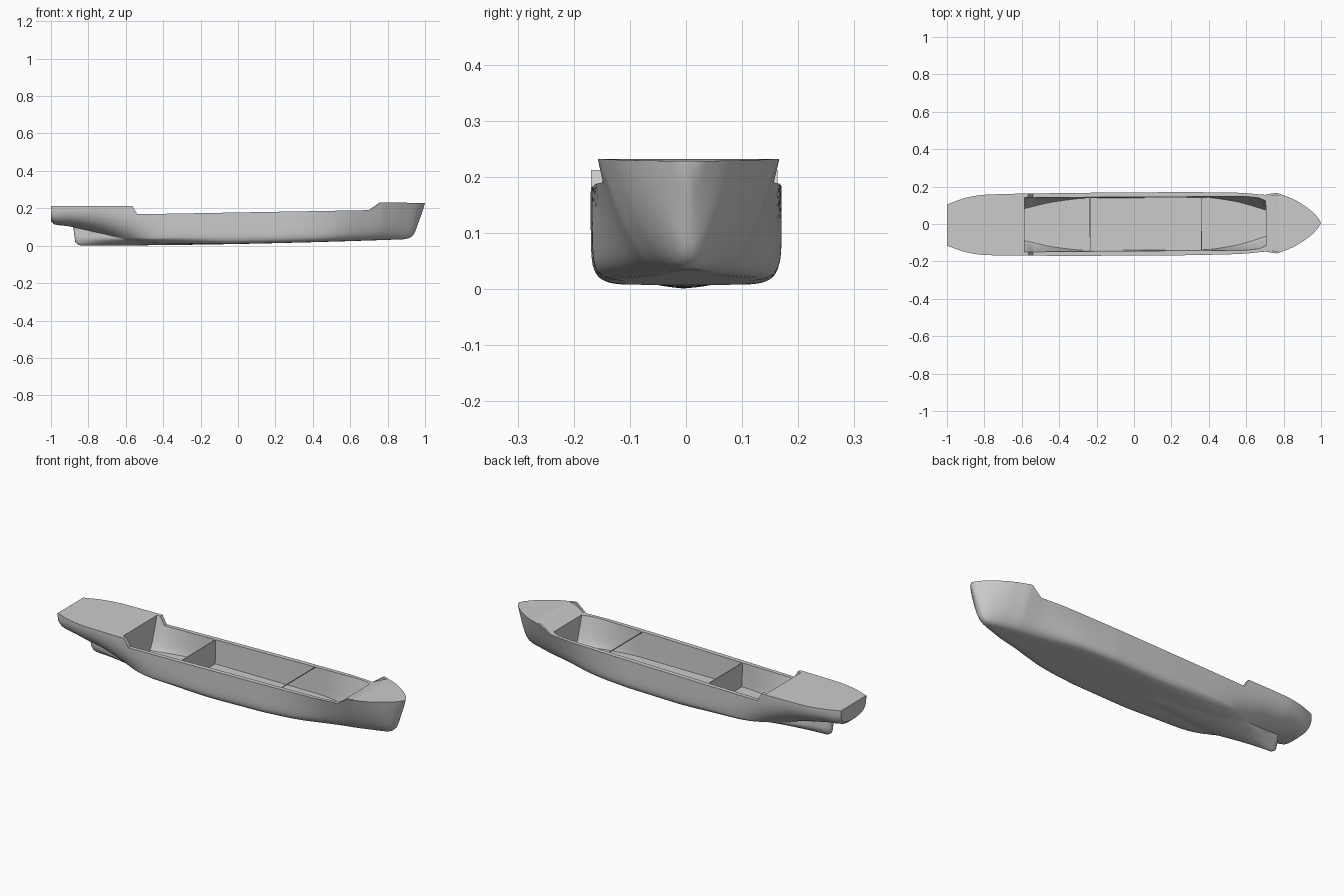
import bpy, bmesh

cube = bpy.data.objects.get("Cube")
if cube:
    bpy.data.objects.remove(cube, do_unlink=True)

YAW = 0.006
HOLD_AFT, HOLD_FORE, FLOOR = -0.585, 0.705, 0.045
RAMP_END = 0.79

# Design curves along the length: (x, value)
KEEL = [(-1, .13), (-.985, .115), (-.88, .098), (-.876, .06), (-.87, .02),
        (-.845, .002), (-.8, .001), (.88, .034), (.92, .042), (.94, .06),
        (.96, .11), (.98, .165), (1, .227)]
COUNTER = [(-1, .13), (-.985, .115), (-.88, .098), (-.75, .07), (-.6, .036),
           (-.42, .012), (1, 0)]
TOP = [(-1, .212), (-.565, .212), (-.54, .168), (.7, .19), (.76, .232), (1, .228)]
SHEER = [(-1, .212), (.55, .212), (.7, .232), (1, .228)]
WIDTH = [(-1, .11), (-.9, .145), (-.8, .161), (-.6, .166), (0, .169), (.6, .169),
         (.7, .166), (.765, .161), (.8, .149), (.85, .129), (.9, .1),
         (.95, .063), (.985, .026), (1, 0)]
FULLNESS = [(-1, 3), (-.88, 2.4), (-.75, 2.3), (-.6, 2.8), (-.3, 6), (0, 9),
            (.35, 9), (.6, 6), (.75, 4.5), (.88, 3), (1, 2)]
SKEG = [(-.87, .014), (-.8, .032), (-.7, .062), (-.6, .092), (-.45, .13),
        (.4, .12), (.85, .01), (1, 0)]
FLARE = [(.25, 0), (.45, .11), (.7, .41), (.85, .48), (1, .48)]
COAMING = [(-.6, .146), (0, .144), (.58, .144), (.66, .138), (.705, .12)]
FLOOR_WIDTH = [(-.585, .086), (-.42, .122), (-.235, .14), (.36, .14),
               (.55, .116), (.705, .07)]


def linear(pts, x):
    if x <= pts[0][0]:
        return pts[0][1]
    for (x0, y0), (x1, y1) in zip(pts, pts[1:]):
        if x <= x1:
            return y0 + (y1 - y0) * (x - x0) / (x1 - x0)
    return pts[-1][1]


def smooth(pts, x):
    """Monotone cubic curve through the points."""
    if x <= pts[0][0] or x >= pts[-1][0]:
        return linear(pts, x)
    slopes = [(b[1] - a[1]) / (b[0] - a[0]) for a, b in zip(pts, pts[1:])]

    def tangent(i):
        if i == 0 or i == len(pts) - 1:
            return slopes[min(i, len(slopes) - 1)]
        a, b = slopes[i - 1], slopes[i]
        return 2 * a * b / (a + b) if a * b > 0 else 0

    i = max(k for k in range(len(pts) - 1) if pts[k][0] <= x)
    h = pts[i + 1][0] - pts[i][0]
    t = (x - pts[i][0]) / h
    s = t * t * (3 - 2 * t)
    return (pts[i][1] * (1 - s) + pts[i + 1][1] * s
            + h * t * (1 - t) * ((1 - t) * tangent(i) - t * tangent(i + 1)))


def counter(x):
    return max(smooth(KEEL, x), smooth(COUNTER, x))


def half_breadth(x, z):
    """Hull half width: full body above the counter plus a skeg below."""
    keel, low = smooth(KEEL, x), counter(x)
    w, n = smooth(WIDTH, x), smooth(FULLNESS, x)
    u = min(max((z - low) / (smooth(SHEER, x) - low), 0), 1)
    body = w * (1 - (1 - u) ** n) ** (1 / n) * (1 - smooth(FLARE, x) * (1 - u))
    fin = min(smooth(SKEG, x), w * .3 + max(0, -x) * .2) * (1 - u) ** 2
    fin *= min(1, max(0, z - keel) / .035) ** .5
    return (body ** 3 + fin ** 3) ** (1 / 3)


def edge(x):
    return half_breadth(x, linear(TOP, x))


def stations(start, end, step=.02):
    """Evenly spaced stations plus every break in the design curves."""
    count = round((end - start) / step)
    xs = {round(start + (end - start) * i / count, 4) for i in range(count + 1)}
    xs |= {p[0] for p in KEEL + TOP + WIDTH if start < p[0] < end}
    return sorted(xs)


def finish(name, bm, thickness=0):
    bmesh.ops.remove_doubles(bm, verts=bm.verts, dist=1e-5)
    mesh = bpy.data.meshes.new(name)
    bm.to_mesh(mesh)
    bm.free()
    ob = bpy.data.objects.new(name, mesh)
    bpy.context.collection.objects.link(ob)
    ob.rotation_euler.z = YAW
    mirror = ob.modifiers.new("Mirror", 'MIRROR')
    mirror.use_axis = (False, True, False)
    mirror.merge_threshold = 1e-5
    if thickness:
        solid = ob.modifiers.new("Thickness", 'SOLIDIFY')
        solid.thickness = thickness
        solid.offset = 0
    else:
        bpy.ops.object.select_all(action='DESELECT')
        ob.select_set(True)
        bpy.context.view_layer.objects.active = ob
        bpy.ops.object.shade_smooth_by_angle(angle=.7)


def loft(name, sections):
    bm = bmesh.new()
    grid = [[bm.verts.new(p) for p in s] for s in sections]
    for a, b in zip(grid, grid[1:]):
        for j in range(len(a) - 1):
            bm.faces.new((a[j], a[j + 1], b[j + 1], b[j]))
    finish(name, bm)


def panel(name, pts, thickness=0, flip=False):
    bm = bmesh.new()
    bm.faces.new([bm.verts.new(p) for p in (reversed(pts) if flip else pts)])
    finish(name, bm, thickness)


# Outer hull and transom
def hull_section(x):
    keel, low, top = smooth(KEEL, x), counter(x), linear(TOP, x)
    zs = [keel + (low - keel) * (j / 8) ** 2 for j in range(1, 9)]
    zs += [low + (top - low) * (j / 26) ** 2.8 for j in range(1, 27)]
    return [(x, 0, keel)] + [(x, half_breadth(x, z), z) for z in zs]


loft("hull", [hull_section(x) for x in stations(-1, 1)])
panel("transom", hull_section(-1)[8:] + [(-1, 0, linear(TOP, -1))], flip=True)


# Hold lining with side rails, sloping walls and floor
def wall(x):
    top = linear(TOP, x)
    upper = min(smooth(COAMING, x), edge(x) - .018)
    lower = smooth(FLOOR_WIDTH, x)
    side = []
    for j in range(11):
        t = 1 - j / 10
        z = FLOOR + (top - FLOOR) * t
        y = lower + (upper - lower) * t ** .75
        side.append((x, min(y, half_breadth(x, z) - .008), z))
    return side + [(x, 0, FLOOR)]


def lining_section(x):
    return [(x, edge(x), linear(TOP, x))] + wall(x)


loft("hold_lining", [lining_section(x) for x in stations(HOLD_AFT, HOLD_FORE)])


# Bulkheads: closed ends of the hold and one thin divider
def bulkhead(name, x, thickness=0, flip=False):
    panel(name, wall(x) + [(x, 0, linear(TOP, x))], thickness, flip)


bulkhead("aft_hold_end", HOLD_AFT, flip=True)
bulkhead("fore_hold_end", HOLD_FORE)
bulkhead("aft_divider", -.235, thickness=.004)

# Open frame across the fore part of the hold: a slim beam
beam_x, beam_y = .36, smooth(COAMING, .36)
beam_z = linear(TOP, beam_x)
panel("fore_beam", [(beam_x, beam_y, beam_z), (beam_x, beam_y, beam_z - .004),
                    (beam_x, 0, beam_z - .004), (beam_x, 0, beam_z)], thickness=.004)


# Raised decks
def aft_deck_section(x):
    z = linear(TOP, x)
    return [(x, edge(x), z), (x, 0, z)]


def fore_deck_section(x):
    w, top = edge(x), linear(TOP, x)
    ramp = [(HOLD_FORE, linear(TOP, HOLD_FORE)), (RAMP_END, linear(TOP, RAMP_END))]
    z = min(top, linear(ramp, x)) if x < RAMP_END else top
    inner = w - min(.012, w * .3)
    return [(x, w, top), (x, inner, top), (x, inner, z), (x, 0, z)]


loft("aft_deck", [aft_deck_section(x) for x in stations(-1, HOLD_AFT)])
fore_xs = stations(HOLD_FORE, RAMP_END) + stations(RAMP_END, 1)[1:]
loft("fore_deck", [fore_deck_section(x) for x in fore_xs])
